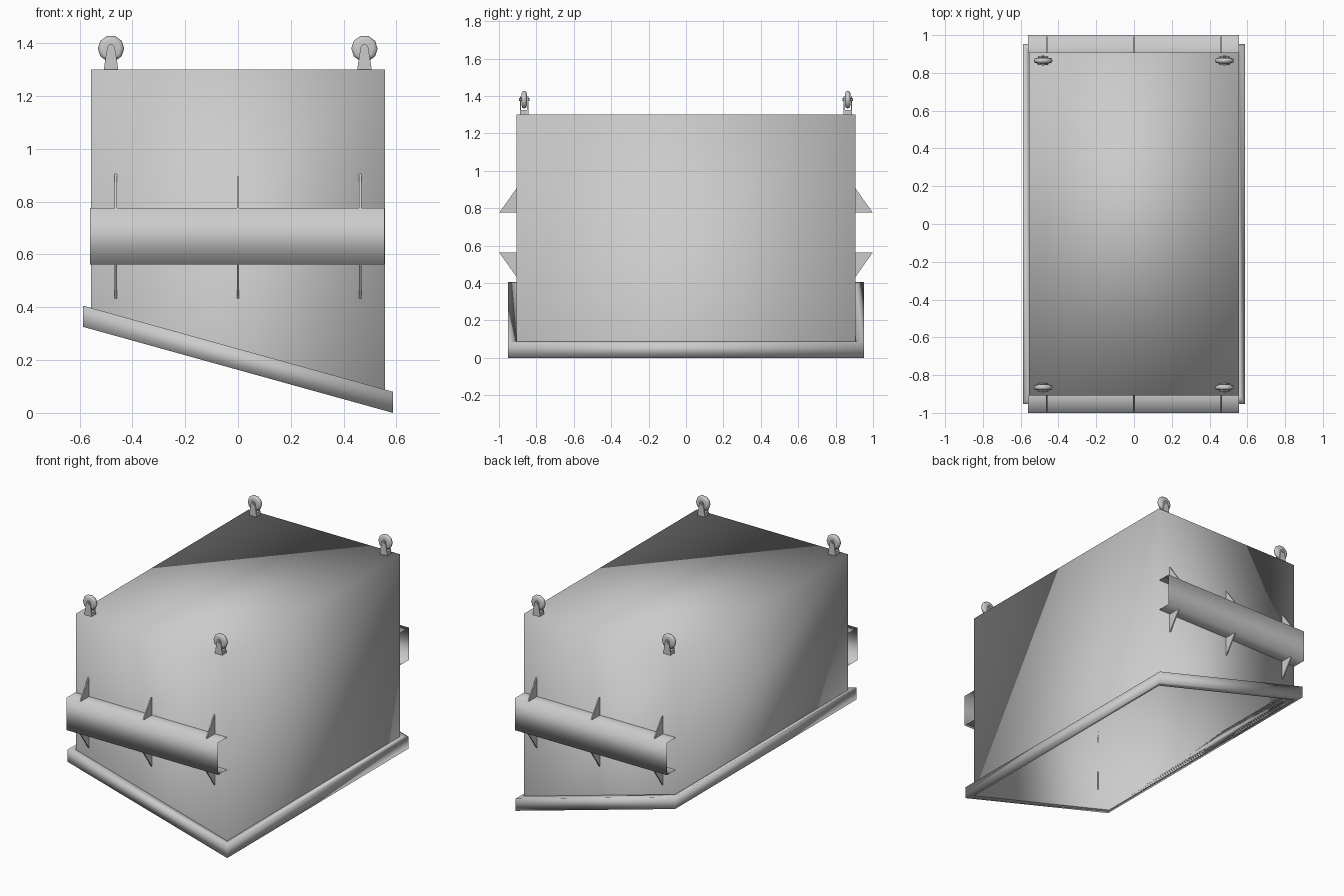
import bpy, bmesh
from math import pi
from mathutils import Matrix, Vector

if "Cube" in bpy.data.objects:
    bpy.data.objects.remove(bpy.data.objects["Cube"])


def make(name, bm, angle=None):
    bmesh.ops.recalc_face_normals(bm, faces=bm.faces)
    me = bpy.data.meshes.new(name)
    bm.to_mesh(me)
    bm.free()
    ob = bpy.data.objects.new(name, me)
    bpy.context.collection.objects.link(ob)
    if angle is None:
        me.shade_smooth()
    elif angle:
        bpy.context.view_layer.objects.active = ob
        ob.select_set(True)
        bpy.ops.object.shade_smooth_by_angle(angle=angle)
        ob.select_set(False)
    return ob


def prism(bm, pts, offset):
    """Extrude a planar polygon along an offset vector."""
    face = bm.faces.new([bm.verts.new(p) for p in pts])
    ext = bmesh.ops.extrude_face_region(bm, geom=[face])
    verts = [v for v in ext["geom"] if isinstance(v, bmesh.types.BMVert)]
    bmesh.ops.translate(bm, verts=verts, vec=offset)


def slope(x):
    return 0.326 * (0.587 - x) / 1.174


def rect(hx, hy):
    return [(-hx, -hy), (hx, -hy), (hx, hy), (-hx, hy)]


BX, BY, TOP = 0.556, 0.907, 1.30

# Hopper body: closed top, sloping open bottom
bm = bmesh.new()
low = [bm.verts.new((x, y, slope(x))) for x, y in rect(BX, BY)]
high = [bm.verts.new((x, y, TOP)) for x, y in rect(BX, BY)]
for i in range(4):
    j = (i + 1) % 4
    bm.faces.new((low[i], low[j], high[j], high[i]))
bm.faces.new(high)
make("hopper_body", bm)

# Sloping rim around the open bottom
bm = bmesh.new()
loops = []
for hx, hy, dz in ((BX, BY, 0), (0.587, 0.952, 0), (0.587, 0.952, 0.08), (BX, BY, 0.08)):
    loops.append([bm.verts.new((x, y, slope(x) + dz)) for x, y in rect(hx, hy)])
for k in range(4):
    a, b = loops[k], loops[(k + 1) % 4]
    for i in range(4):
        j = (i + 1) % 4
        bm.faces.new((a[i], a[j], b[j], b[i]))
make("bottom_rim", bm)

# Fork pockets (open-ended channels) and their gussets, front and back
for side, s in (("front", -1), ("back", 1)):
    bm = bmesh.new()
    profile = [(0.908, 0.562), (1.0, 0.562), (1.0, 0.777), (0.908, 0.777)]
    ends = [[bm.verts.new((x, s * y, z)) for y, z in profile] for x in (-0.56, 0.555)]
    for i in range(3):
        bm.faces.new((ends[0][i], ends[1][i], ends[1][i + 1], ends[0][i + 1]))
    make(side + "_fork_pocket", bm)

    bm = bmesh.new()
    for x in (-0.463, 0, 0.463):
        for z, tip in ((0.777, 0.905), (0.562, 0.434)):
            tri = [(x - 0.004, s * 0.907, z), (x - 0.004, s * 0.998, z), (x - 0.004, s * 0.907, tip)]
            prism(bm, tri, Vector((0.008, 0, 0)))
    make(side + "_gussets", bm, 0)

# Casters on the four top corners
for cx in (-0.481, 0.479):
    for cy in (-0.865, 0.865):
        tag = ("left" if cx < 0 else "right") + ("_front" if cy < 0 else "_back")
        centre = Vector((cx, cy, 1.38))

        # Wheel turned from a small rounded profile
        bm = bmesh.new()
        prof = [(0, -0.012), (0.034, -0.014), (0.046, -0.010), (0.05, 0),
                (0.046, 0.010), (0.034, 0.014), (0, 0.012)]
        vs = [bm.verts.new((r, y, 0)) for r, y in prof]
        es = [bm.edges.new(vs[i:i + 2]) for i in range(6)]
        bmesh.ops.spin(bm, geom=vs + es, cent=(0, 0, 0), axis=(0, 1, 0),
                       angle=2 * pi, steps=10, use_duplicate=False)
        bmesh.ops.remove_doubles(bm, verts=bm.verts, dist=1e-4)
        make("wheel_" + tag, bm, 0.9).location = centre

        # Fork: two tapered plates, a base and an axle
        bm = bmesh.new()
        plate = [(-0.027, -0.08), (0.027, -0.08), (0.025, -0.062), (0.014, 0.006),
                 (0.007, 0.016), (-0.007, 0.016), (-0.014, 0.006), (-0.025, -0.062)]
        for y in (-0.022, 0.016):
            prism(bm, [(x, y, z) for x, z in plate], Vector((0, 0.006, 0)))
        base = Matrix.Translation((0, 0, -0.068)) @ Matrix.Diagonal((0.05, 0.034, 0.024, 1))
        bmesh.ops.create_cube(bm, size=1, matrix=base)
        bmesh.ops.create_cone(bm, cap_ends=True, segments=8, radius1=0.008, radius2=0.008,
                              depth=0.054, matrix=Matrix.Rotation(pi / 2, 4, 'X'))
        make("fork_" + tag, bm, 0.6).location = centre
